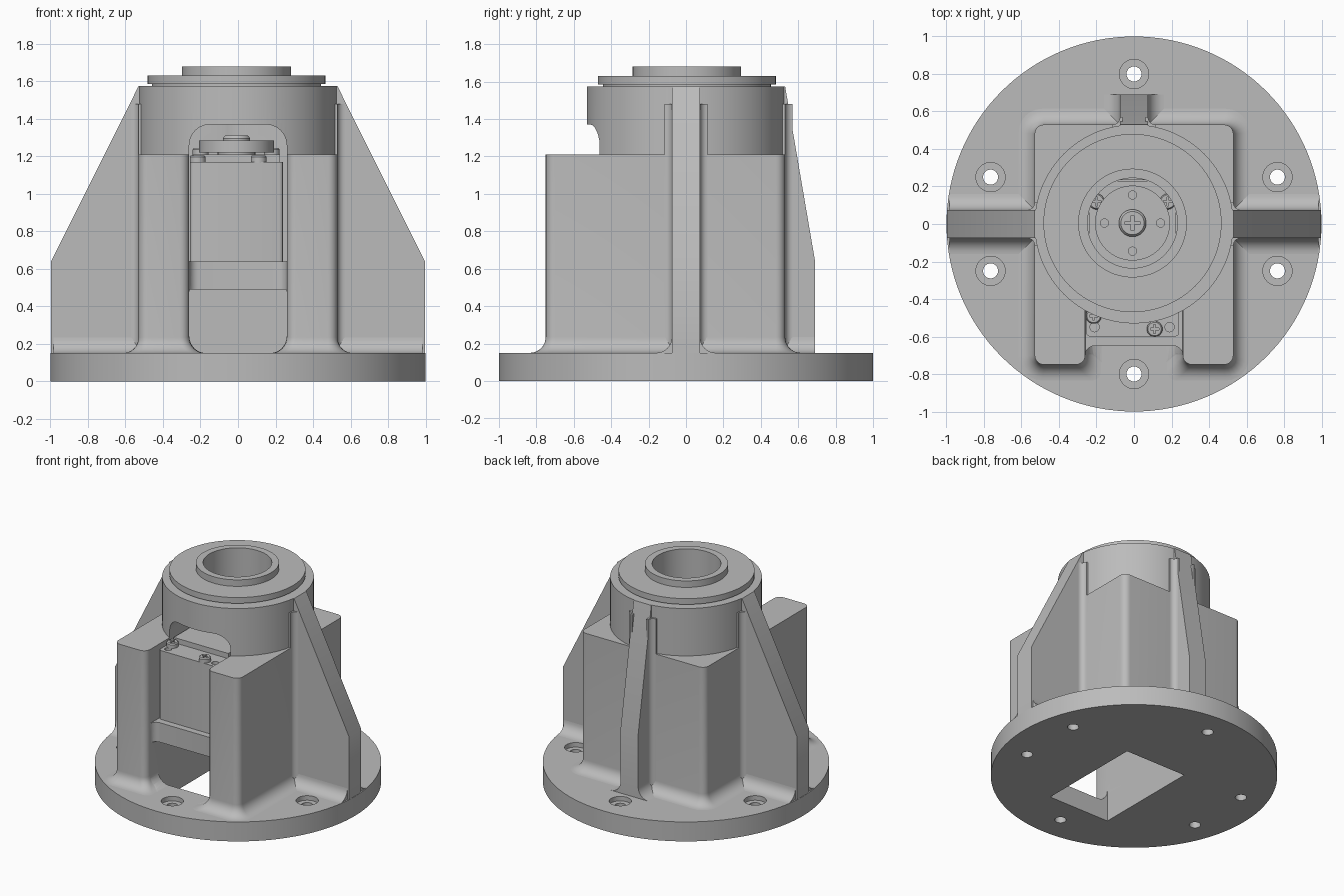
import bpy, bmesh
from math import sin, cos, pi, radians
from mathutils import Matrix

cube = bpy.data.objects.get("Cube")
if cube:
    bpy.data.objects.remove(cube, do_unlink=True)

grey = bpy.data.materials.new("light_grey")
grey.use_nodes = True
grey.diffuse_color = (0.5, 0.5, 0.5, 1)
grey.node_tree.nodes["Principled BSDF"].inputs["Base Color"].default_value = (0.5, 0.5, 0.5, 1)
QUARTER = [pi / 2 * i / 8 for i in range(9)]


def loft(name, rings, turn=0):
    """Closed solid through rings of equal point count."""
    bm = bmesh.new()
    rows = [[bm.verts.new(p) for p in ring] for ring in rings]
    n = len(rows[0])
    for a, b in zip(rows, rows[1:]):
        for i in range(n):
            bm.faces.new((a[i], a[(i + 1) % n], b[(i + 1) % n], b[i]))
    bm.faces.new(rows[0][::-1])
    bm.faces.new(rows[-1])
    bmesh.ops.recalc_face_normals(bm, faces=bm.faces)
    bm.transform(Matrix.Rotation(radians(turn), 4, 'Z'))
    mesh = bpy.data.meshes.new(name)
    bm.to_mesh(mesh)
    bm.free()
    mesh.materials.append(grey)
    obj = bpy.data.objects.new(name, mesh)
    bpy.context.collection.objects.link(obj)
    return obj


def prism(name, pts, axis, lo, hi, turn=0):
    place = {'x': lambda a, b, h: (h, a, b), 'y': lambda a, b, h: (a, h, b),
             'z': lambda a, b, h: (a, b, h)}[axis]
    return loft(name, [[place(a, b, h) for a, b in pts] for h in (lo, hi)], turn)


def box(name, x0, x1, y0, y1, z0, z1):
    return prism(name, [(x0, y0), (x1, y0), (x1, y1), (x0, y1)], 'z', z0, z1)


def turned(name, profile, x=0, y=0, n=64):
    return loft(name, [[(x + r * cos(2 * pi * i / n), y + r * sin(2 * pi * i / n), z)
                        for i in range(n)] for r, z in profile])


def rounded(corners, radii, n=6):
    """Right-angled polygon with each corner replaced by an arc."""
    out = []
    for i, (x, y) in enumerate(corners):
        px, py = corners[i - 1]
        qx, qy = corners[(i + 1) % len(corners)]
        sign = lambda v: (v > 1e-6) - (v < -1e-6)
        r = radii[i]
        ux, uy = sign(px - x), sign(py - y)
        vx, vy = sign(qx - x), sign(qy - y)
        for k in range(n + 1):
            t = pi / 2 * k / n
            a, b = r * (1 - sin(t)), r * (1 - cos(t))
            out.append((x + ux * a + vx * b, y + uy * a + vy * b))
    return out


def cut(obj, *cutters):
    bpy.context.view_layer.objects.active = obj
    for c in cutters:
        c.hide_render = True
        mod = obj.modifiers.new("cut", 'BOOLEAN')
        mod.operation, mod.solver, mod.object = 'DIFFERENCE', 'EXACT', c
        bpy.ops.object.modifier_apply(modifier=mod.name)


# Cutters for the cable shaft, front window, servo pocket and bore
W = 0.26
shaft = box("cutter_shaft", -W, W, -0.6, 0.235, -0.2, 0.49)
window = prism("cutter_window", rounded([(-W, 0.15), (W, 0.15), (W, 0.49), (-W, 0.49)],
                                        [0.09, 0.09, 0.01, 0.01]), 'y', -1.1, -0.5)
pocket = prism("cutter_pocket", rounded([(-W, 0.64), (W, 0.64), (W, 1.37), (-W, 1.37)],
                                        [0.002, 0.002, 0.11, 0.11]), 'y', -1.1, 0.235)
CX, CY = -0.008, 0.005
bore = turned("cutter_bore", [(0.24, 1.25), (0.24, 1.8)], CX, CY)
cutters = [shaft, window, pocket, bore]

# Base flange with counterbored bolt holes
base = turned("base_flange", [(1, 0), (1, 0.15)], n=128)
for x, y in [(0, 0.8), (0, -0.8), (0.765, 0.25), (0.765, -0.25), (-0.765, 0.25), (-0.765, -0.25)]:
    c = turned("cutter_bolt", [(0.04, -0.1), (0.04, 0.115), (0.078, 0.115), (0.078, 0.25)], x, y, 32)
    cutters.append(c)
    cut(base, c)
cut(base, shaft)

# Housing block: notched outline with a flared foot
S, F = 0.53, 0.085
corners = [(-S, S), (-S, -0.75), (-W, -0.75), (-W, -0.65),
           (W, -0.65), (W, -0.75), (S, -0.75), (S, S)]
inner = (3, 4)


def outline(d, z):
    pts, radii = [], []
    for i, (x, y) in enumerate(corners):
        side = 1 if x > 0 else -1
        grow = side * d if abs(x) > W else -side * d
        pts.append((x + grow, y + (d if y > 0 else -d)))
        radii.append(max(0.05 - d, 0.008) if i in inner else 0.05 + (d if abs(x) > W else 0) * 0.9)
    return [(a, b, z) for a, b in rounded(pts, radii)]


rings = [outline(F * (1 - sin(t)), 0.15 + F * (1 - cos(t))) for t in QUARTER]
block = loft("housing_block", rings + [outline(0, 1.21)])
cut(block, shaft, window, pocket)

# Round tower above the block
tower = turned("tower", [(S, 1.19), (S, 1.575)], n=128)
cut(tower, pocket, bore)

# Rotating cap with raised collar
cap = turned("rotating_cap", [(0.45, 1.57), (0.45, 1.585), (0.475, 1.585), (0.475, 1.63),
                              (0.29, 1.63), (0.29, 1.68)], CX, CY, 96)
cut(cap, bore)

# Ribs with flared feet and filleted roots, modelled toward the back and turned
T, R = 0.075, 0.04
for label, end, foot_end, turn in [("back", 0.69, 0.69, 0), ("left", 0.997, 0.985, -90),
                                   ("right", 0.997, 0.985, 90)]:
    prism(label + "_rib", [(0.49, 0.15), (end, 0.15), (end, 0.64), (S, 1.575), (0.49, 1.575)],
          'x', -T, T, turn)
    half = [(T + F * (1 - sin(t)), 0.15 + F * (1 - cos(t))) for t in QUARTER]
    prism(label + "_rib_foot", half + [(-a, b) for a, b in reversed(half)],
          'y', 0.5, foot_end, turn)
    for side in (-1, 1):
        arc = [(side * (T + R * (1 - sin(t))), S + R * (1 - cos(t))) for t in QUARTER]
        prism(label + "_rib_fillet", [(side * 0.06, 0.5), (side * (T + R), 0.5)] + arc
              + [(side * 0.06, S + R)], 'z', 0.15, 1.48, turn)

# Servo body with a lower front strip and raised lid
servo = prism("servo_body", rounded([(-0.255, -0.6), (0.24, -0.6), (0.24, 0.23), (-0.255, 0.23)],
                                    [0.02] * 4, 3), 'z', 0.64, 1.17)
for x in (-0.21, 0.19):
    c = turned("cutter_mount", [(0.025, 1.1), (0.025, 1.3)], x, -0.55, 20)
    cutters.append(c)
    cut(servo, c)
box("servo_lid", -0.24, 0.225, -0.44, 0.23, 1.16, 1.21)


# Cross-head screws
def screw(name, x, y, r, z0, z1):
    head = turned(name, [(r, z0), (r, z1 - r * 0.2), (r * 0.85, z1)], x, y, 32)
    a, b = r * 0.55, r * 0.12
    for w, h in ((a, b), (b, a)):
        c = box("cutter_cross", x - w, x + w, y - h, y + h, z1 - 0.02, z1 + 0.1)
        cutters.append(c)
        cut(head, c)


for x, y, z in [(0.11, -0.56, 1.165), (-0.215, -0.49, 1.165), (0.18, 0.12, 1.205), (-0.2, 0.12, 1.205)]:
    screw("small_screw", x, y, 0.042, z, z + 0.04)

# Output horn with four holes and a centre screw
horn = turned("servo_horn", [(0.1, 1.2), (0.1, 1.22), (0.2, 1.22), (0.2, 1.285)], CX, CY)
for dx, dy in [(1, 0), (-1, 0), (0, 1), (0, -1)]:
    c = turned("cutter_horn", [(0.022, 1.24), (0.022, 1.4)], CX + 0.15 * dx, CY + 0.15 * dy, 20)
    cutters.append(c)
    cut(horn, c)
screw("horn_screw", CX, CY, 0.073, 1.28, 1.31)

for c in cutters:
    bpy.data.objects.remove(c, do_unlink=True)
bpy.context.view_layer.update()

# Smooth curved walls while keeping edges sharp
for o in list(bpy.context.scene.objects):
    o.select_set(o.type == 'MESH' and grey.name in o.data.materials)
bpy.context.view_layer.objects.active = base
bpy.ops.object.shade_smooth_by_angle(angle=radians(30))
